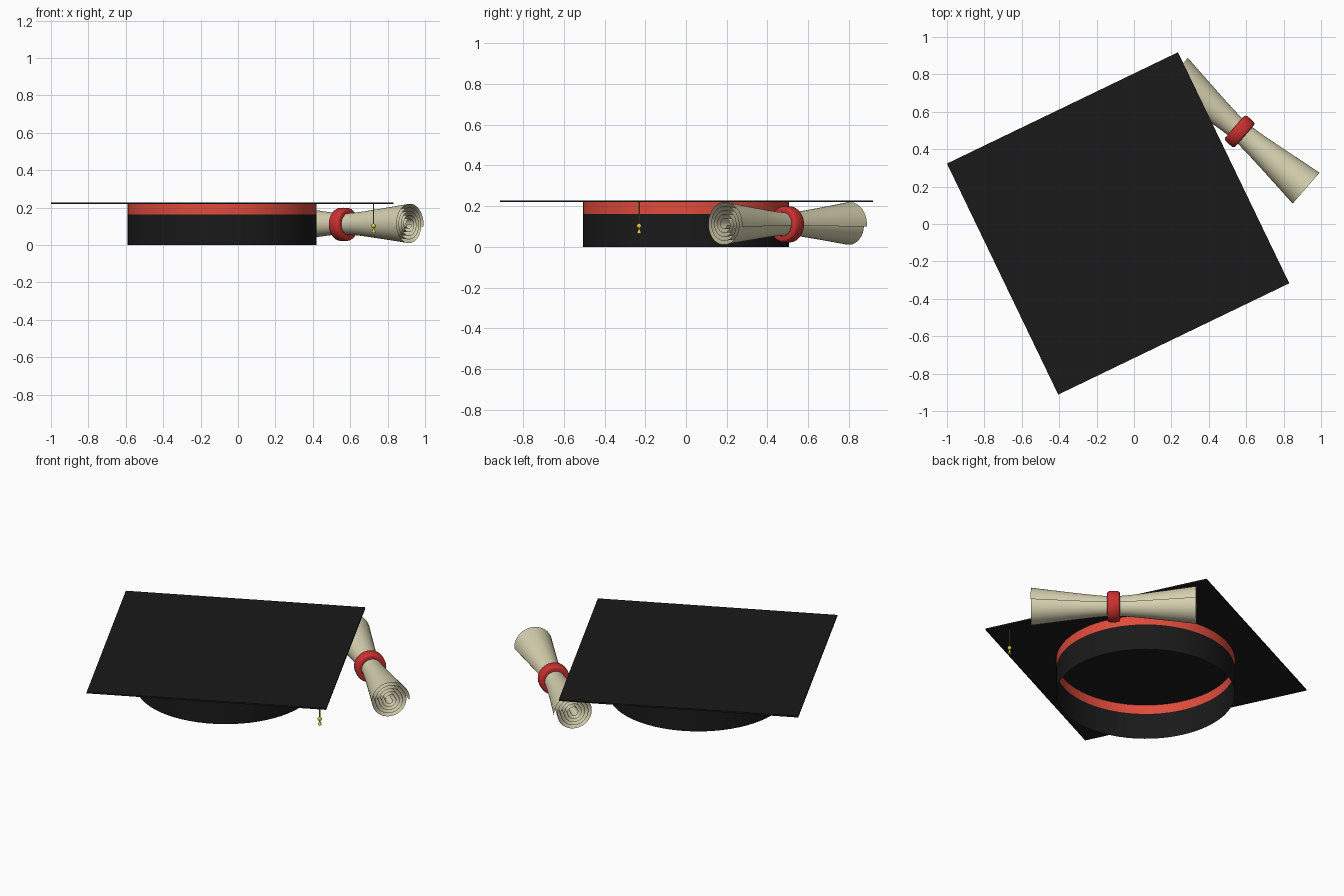
import bpy, bmesh, math
from mathutils import Matrix, Vector

if "Cube" in bpy.data.objects:
    bpy.data.objects.remove(bpy.data.objects["Cube"])


def material(name, rgb):
    m = bpy.data.materials.new(name)
    m.diffuse_color = (*rgb, 1)
    m.use_nodes = True
    m.node_tree.nodes["Principled BSDF"].inputs["Base Color"].default_value = m.diffuse_color
    return m


BLACK = material("black_cloth", (0.01, 0.01, 0.01))
BAND = material("red_band", (0.75, 0.07, 0.045))
RIBBON = material("red_ribbon", (0.6, 0.03, 0.03))
PAPER = material("parchment", (0.67, 0.63, 0.43))
GOLD = material("gold", (0.75, 0.65, 0.06))
CORD = material("cord", (0.3, 0.27, 0.05))


def grid_object(name, rows, mat, close_rows=False, matrix=None, angle=40):
    """Skin a list of point rows with quads; each row may be closed into a loop."""
    bm = bmesh.new()
    vs = [[bm.verts.new(p) for p in row] for row in rows]
    n = len(rows[0])
    for a, b in zip(vs, vs[1:]):
        for i in range(n if close_rows else n - 1):
            j = (i + 1) % n
            bm.faces.new((a[i], a[j], b[j], b[i]))
    mesh = bpy.data.meshes.new(name)
    bm.to_mesh(mesh)
    bm.free()
    mesh.materials.append(mat)
    ob = bpy.data.objects.new(name, mesh)
    bpy.context.collection.objects.link(ob)
    if matrix:
        ob.matrix_world = matrix
    bpy.ops.object.select_all(action='DESELECT')
    ob.select_set(True)
    bpy.context.view_layer.objects.active = ob
    bpy.ops.object.shade_smooth_by_angle(angle=math.radians(angle))
    return ob


def lathe(name, profile, mat, centre=(0, 0, 0), sides=64, matrix=None):
    """Spin (radius, height) points about z."""
    rows = [[(r * math.cos(2 * math.pi * i / sides), r * math.sin(2 * math.pi * i / sides), z)
             for i in range(sides)] for r, z in profile]
    return grid_object(name, rows, mat, True, matrix or Matrix.Translation(centre))


# Square board, turned on top of the cap
CX, CY = -0.085, 0.003
bpy.ops.mesh.primitive_cube_add(size=1, location=(CX, CY, 0.2235),
                                rotation=(0, 0, math.atan2(0.595, 1.235)))
board = bpy.context.object
board.name = "board"
board.scale = (1.371, 1.371, 0.009)
board.data.materials.append(BLACK)

# Open skull cap wall with a red upper band
lathe("cap_wall", [(0.506, 0), (0.506, 0.162)], BLACK, (CX, 0, 0))
lathe("cap_band", [(0.506, 0.162), (0.506, 0.22)], BAND, (CX, 0, 0))

# Tassel hanging beneath the right corner
T = (0.725, -0.23, 0)
lathe("tassel_cord", [(0.003, 0.22), (0.003, 0.08)], CORD, T, 8)
lathe("tassel_bead", [(0.012 * math.sin(a * math.pi / 8) + 1e-4, 0.102 + 0.012 * math.cos(a * math.pi / 8))
                      for a in range(9)], GOLD, T, 16)
lathe("tassel_skirt", [(0.003, 0.09), (0.007, 0.078), (0.011, 0.065), (0.0001, 0.065)], GOLD, T, 16)

# Scroll frame: local z runs along the roll, local x faces outward
along = Vector((0.754, -0.657, 0)).normalized()
out = Vector((0.657, 0.754, 0)).normalized()
frame = Matrix((out, Vector((0, 0, 1)), along)).transposed().to_4x4()
frame.translation = (0.565, 0.495, 0.11)

# Rolled sheet: spiral section, pinched at the waist
HALF, TURNS, STEPS = 0.467, 5, 40
rows = []
for k in range(-12, 13):
    z = HALF * k / 12
    u = abs(k) / 12
    s = 0.53 + 0.47 * (math.sqrt(u * u + 0.03) - 0.173) / 0.842
    row = []
    for i in range(TURNS * STEPS + 1):
        turn = i / STEPS
        r = s * (0.115 - 0.0195 * turn)
        t = 2 * math.pi * turn - 0.1
        row.append((r * math.cos(t), r * math.sin(t), z))
    rows.append(row)
grid_object("scroll_sheet", rows, PAPER, matrix=frame)

# Rounded ribbon ring round the waist
ring = [(0.058, -0.034), (0.076, -0.036), (0.083, -0.033), (0.088, -0.024), (0.089, 0)]
ring += [(r, -z) for r, z in ring[-2::-1]] + ring[:1]
lathe("scroll_ribbon", ring, RIBBON, sides=48, matrix=frame)
